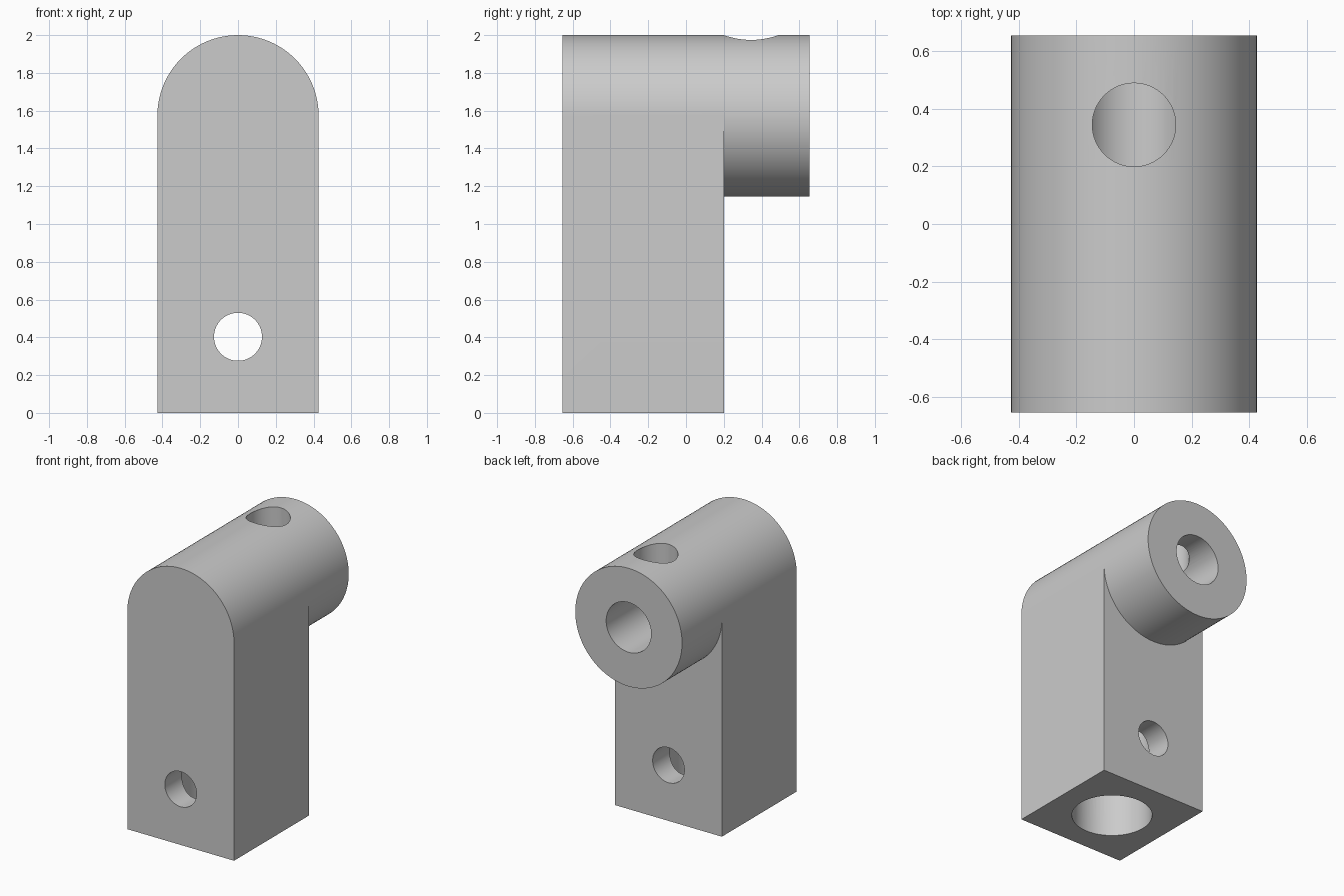
import bpy, bmesh, math
from mathutils import Matrix

cube = bpy.data.objects.get("Cube")
if cube:
    bpy.data.objects.remove(cube, do_unlink=True)

R = 0.427                 # barrel radius and half width of the post
AXIS_Z = 2 - R            # height of the barrel axis
FRONT, MID, BACK = -0.655, 0.2, 0.655
N = 96
HALF = N // 2

grey = bpy.data.materials.new("plain grey")
grey.use_nodes = True
colour = (0.6, 0.6, 0.6, 1)
grey.diffuse_color = colour
grey.node_tree.nodes["Principled BSDF"].inputs["Base Color"].default_value = colour


def make_object(name, bm):
    bmesh.ops.recalc_face_normals(bm, faces=bm.faces)
    mesh = bpy.data.meshes.new(name)
    bm.to_mesh(mesh)
    bm.free()
    mesh.materials.append(grey)
    obj = bpy.data.objects.new(name, mesh)
    bpy.context.collection.objects.link(obj)
    return obj


def hole_cutter(name, radius, length, centre, axis):
    bm = bmesh.new()
    bmesh.ops.create_cone(bm, cap_ends=True, segments=64,
                          radius1=radius, radius2=radius, depth=length)
    turn = Matrix.Rotation(math.pi / 2, 4, 'X') if axis == 'Y' else Matrix()
    bm.transform(Matrix.Translation(centre) @ turn)
    obj = make_object(name, bm)
    obj.hide_render = True
    return obj


# Round-topped post carrying a barrel that overhangs at the back
bm = bmesh.new()


def arc(y, count):
    return [bm.verts.new((R * math.cos(2 * math.pi * i / N), y,
                          AXIS_Z + R * math.sin(2 * math.pi * i / N)))
            for i in range(count)]


def foot(y):
    return [bm.verts.new((-R, y, 0)), bm.verts.new((R, y, 0))]


front, mid, back = arc(FRONT, HALF + 1), arc(MID, N), arc(BACK, N)
front_foot, mid_foot = foot(FRONT), foot(MID)
front_loop = front + front_foot
mid_loop = mid[:HALF + 1] + mid_foot
for i in range(len(front_loop)):                      # post walls
    j = (i + 1) % len(front_loop)
    bm.faces.new((front_loop[i], front_loop[j], mid_loop[j], mid_loop[i]))
for i in range(N):                                    # overhanging barrel
    j = (i + 1) % N
    bm.faces.new((mid[i], mid[j], back[j], back[i]))
bm.faces.new(front_loop)
bm.faces.new(back)
bm.faces.new(mid[HALF:] + [mid[0]] + mid_foot[::-1])  # post back below barrel
bracket = make_object("bracket_body", bm)

# Barrel bore, top set-screw hole, post socket and cross-pin hole
cutters = [
    hole_cutter("barrel_bore_cutter", 0.18, 0.82, (0, 0.445, AXIS_Z), 'Y'),
    hole_cutter("top_hole_cutter", 0.145, 0.6, (0, 0.345, AXIS_Z + 0.3), 'Z'),
    hole_cutter("post_socket_cutter", 0.267, 1.0, (0, -0.2275, 0.3), 'Z'),
    hole_cutter("pin_hole_cutter", 0.127, 1.2, (0, -0.2275, 0.403), 'Y'),
]
bpy.context.view_layer.objects.active = bracket
bracket.select_set(True)
for cutter in cutters:
    mod = bracket.modifiers.new(cutter.name, 'BOOLEAN')
    mod.operation = 'DIFFERENCE'
    mod.solver = 'EXACT'
    mod.object = cutter
    bpy.ops.object.modifier_apply(modifier=mod.name)
    bpy.data.objects.remove(cutter, do_unlink=True)

bpy.ops.object.shade_smooth_by_angle(angle=math.radians(30))
